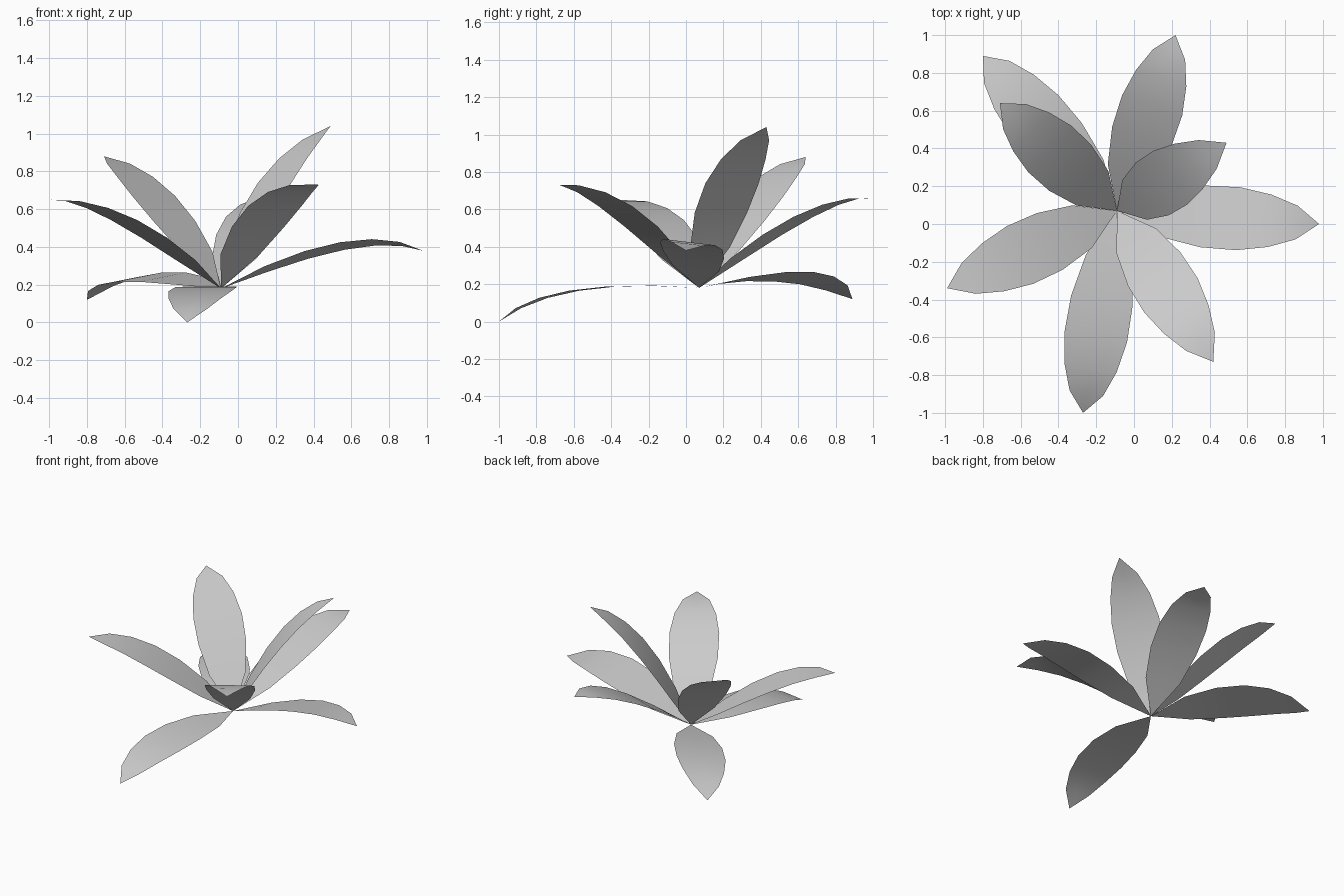
import bpy
import bmesh
from mathutils import Vector

cube = bpy.data.objects.get("Cube")
if cube:
    bpy.data.objects.remove(cube, do_unlink=True)

# One plain grey for every leaf
grey = bpy.data.materials.new("light grey")
grey.use_nodes = True
grey.diffuse_color = (0.6, 0.6, 0.6, 1)
grey.node_tree.nodes["Principled BSDF"].inputs["Base Color"].default_value = (0.6, 0.6, 0.6, 1)

ROOT = Vector((-0.09, 0.07, 0.18))
HALF_WIDTHS = [0, 0.124, 0.165, 0.168, 0.14, 0.09, 0]
UP = Vector((0, 0, 1))


def make_leaf(name, tip, reach, rise, roll=0.0):
    """Arching blade: reach and rise place the bend control, roll lifts its right edge."""
    end = Vector(tip) - ROOT
    flat = Vector((end.x, end.y, 0))
    bend = flat * reach + UP * rise
    side = (flat.normalized().cross(UP) + UP * roll).normalized()
    bm = bmesh.new()
    rows = []
    last = len(HALF_WIDTHS) - 1
    for i, width in enumerate(HALF_WIDTHS):
        t = i / last
        centre = ROOT + bend * (2 * t * (1 - t)) + end * t * t
        offsets = [side * -width, Vector(), side * width] if width else [Vector()]
        rows.append([bm.verts.new(centre + o) for o in offsets])
    # Strips of quads between rows, closing to a point at both ends
    for a, b in zip(rows, rows[1:]):
        for k in range(2):
            low = [a[0]] if len(a) == 1 else [a[k], a[k + 1]]
            high = [b[0]] if len(b) == 1 else [b[k + 1], b[k]]
            bm.faces.new(low + high)
    for face in bm.faces:
        face.smooth = True
    bm.normal_update()
    mesh = bpy.data.meshes.new(name)
    bm.to_mesh(mesh)
    bm.free()
    mesh.materials.append(grey)
    obj = bpy.data.objects.new(name, mesh)
    bpy.context.collection.objects.link(obj)


# Rosette of leaves: tip, reach, rise, roll
make_leaf("left_leaf", (0.98, 0.0, 0.38), 0.7, 0.35, 0.12)
make_leaf("front_left_leaf", (0.42, -0.73, 0.73), 0.62, 0.6)
make_leaf("front_drooping_leaf", (-0.27, -1.0, 0.0), 0.75, 0.06)
make_leaf("right_leaf", (-0.99, -0.34, 0.65), 0.64, 0.49)
make_leaf("back_right_upper_leaf", (-0.71, 0.64, 0.88), 0.65, 0.63)
make_leaf("back_right_lower_leaf", (-0.8, 0.89, 0.12), 0.73, 0.15, 0.15)
make_leaf("back_leaf", (0.22, 1.0, 0.66), 0.7, 0.52)
make_leaf("upright_leaf", (0.49, 0.43, 1.04), 0.48, 0.69)
